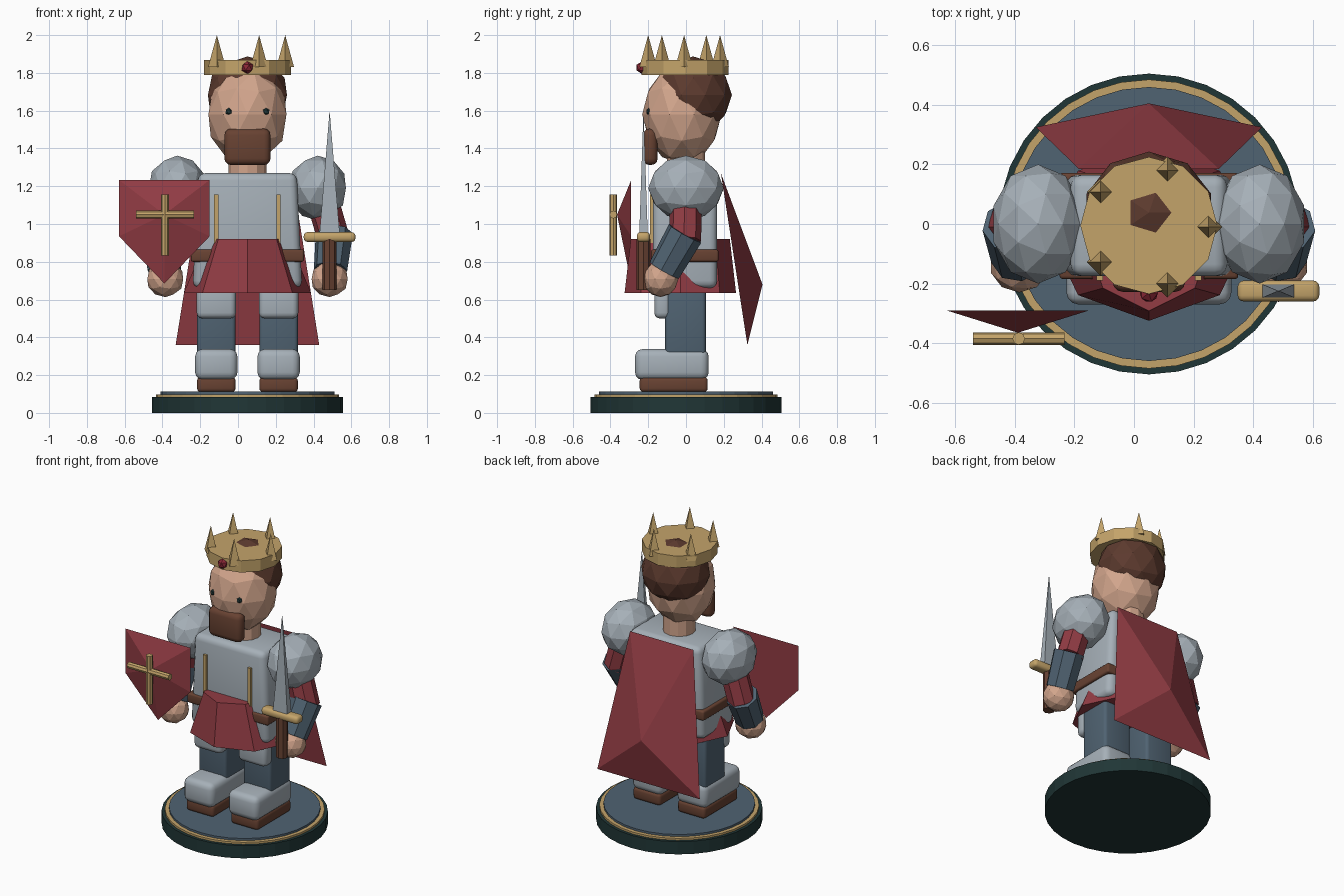
import bpy, bmesh, math
from mathutils import Vector, Matrix

if "Cube" in bpy.data.objects:
    bpy.data.objects.remove(bpy.data.objects["Cube"])

CX = 0.05  # centre line of the figure


def material(name, rgb):
    m = bpy.data.materials.new(name)
    lin = [((c / 255 + 0.055) / 1.055) ** 2.4 for c in rgb]
    m.diffuse_color = (*lin, 1)
    m.use_nodes = True
    m.node_tree.nodes["Principled BSDF"].inputs["Base Color"].default_value = m.diffuse_color
    return m


STEEL = material("steel", (166, 176, 184))
BLUE = material("slate_blue", (80, 99, 114))
RED = material("deep_red", (146, 60, 68))
GOLD = material("gold", (196, 164, 106))
SKIN = material("skin", (210, 165, 140))
BROWN = material("brown", (104, 66, 50))
HAIR = material("hair_brown", (92, 58, 46))
GREEN = material("dark_green", (32, 54, 54))
RUBY = material("ruby", (140, 40, 55))


def finish(name, bm, mat, smooth=False):
    bmesh.ops.recalc_face_normals(bm, faces=bm.faces)
    me = bpy.data.meshes.new(name)
    bm.to_mesh(me)
    bm.free()
    me.materials.append(mat)
    ob = bpy.data.objects.new(name, me)
    bpy.context.collection.objects.link(ob)
    if smooth:
        bpy.ops.object.select_all(action='DESELECT')
        ob.select_set(True)
        bpy.context.view_layer.objects.active = ob
        bpy.ops.object.shade_smooth_by_angle(angle=math.radians(40))
    return ob


def box(name, mat, lo, hi, bevel=0.0, taper=1.0):
    """Bevelled box between two corners, optionally narrowed in x at the top."""
    lo, hi = Vector(lo), Vector(hi)
    bm = bmesh.new()
    bmesh.ops.create_cube(bm, size=1)
    for v in bm.verts:
        if v.co.z > 0:
            v.co.x *= taper
        v.co = (lo + hi) / 2 + v.co * (hi - lo)
    if bevel:
        bmesh.ops.bevel(bm, geom=bm.edges[:], offset=bevel, segments=3,
                        profile=0.5, affect='EDGES')
    return finish(name, bm, mat, bevel > 0)


def rod(name, mat, a, b, r1, r2=None, sides=8, spin=0.0):
    """Cylinder or cone from a to b."""
    a, b = Vector(a), Vector(b)
    d = b - a
    bm = bmesh.new()
    bmesh.ops.create_cone(bm, cap_ends=True, segments=sides, radius1=r1,
                          radius2=r1 if r2 is None else r2, depth=d.length)
    rot = d.to_track_quat('Z', 'Y').to_matrix().to_4x4()
    bm.transform(Matrix.Translation((a + b) / 2) @ rot @ Matrix.Rotation(spin, 4, 'Z'))
    return finish(name, bm, mat)


def ball(name, mat, c, r, sub=2):
    bm = bmesh.new()
    bmesh.ops.create_icosphere(bm, subdivisions=sub, radius=1)
    bm.transform(Matrix.Translation(c) @ Matrix.Diagonal((*r, 1)))
    return finish(name, bm, mat)


def ring_loft(name, mat, rings):
    """Closed solid through rings of points."""
    bm = bmesh.new()
    loops = [[bm.verts.new(p) for p in ring] for ring in rings]
    for a, b in zip(loops, loops[1:]):
        for i in range(len(a)):
            j = (i + 1) % len(a)
            bm.faces.new((a[i], a[j], b[j], b[i]))
    bm.faces.new(loops[0])
    bm.faces.new(loops[-1])
    return finish(name, bm, mat)


def peaked_plate(name, mat, outline, peak):
    """Flat outline with a raised centre point."""
    bm = bmesh.new()
    vs = [bm.verts.new(p) for p in outline]
    top = bm.verts.new(peak)
    for i in range(len(vs)):
        bm.faces.new((vs[i], vs[(i + 1) % len(vs)], top))
    bm.faces.new(vs)
    return finish(name, bm, mat)


# Round stand in three tiers
for name, mat, r, z0, z1 in (("stand_base", GREEN, 0.505, 0, 0.085),
                             ("stand_trim", GOLD, 0.485, 0.07, 0.098),
                             ("stand_top", BLUE, 0.46, 0.08, 0.112)):
    rod(name, mat, (CX, 0, z0), (CX, 0, z1), r, sides=32)

# Legs, boots, arms and shoulders, one set per side
for side, s in (("left", -1), ("right", 1)):
    x = CX + s * 0.165
    box(side + "_sole", BROWN, (x - .102, -.245, .11), (x + .102, .115, .19), .02)
    box(side + "_boot", STEEL, (x - .112, -.27, .175), (x + .112, .12, .338), .04)
    box(side + "_leg", BLUE, (x - .102, -.11, .28), (x + .102, .105, .72), .02)
    box(side + "_knee_guard", STEEL, (x - .104, -.168, .5), (x + .104, -.08, .69), .03)
    box(side + "_chest_strip", GOLD, (x - .011, -.19, .9), (x + .011, -.16, 1.155))

    ball(side + "_shoulder_guard", STEEL, (CX + s * .372, 0, 1.19), (.157, .2, .172))
    elbow = Vector((CX + s * .46, -.005, .95))
    wrist = Vector((CX + s * .44, -.115, .755))
    rod(side + "_sleeve", RED, (CX + s * .39, 0, 1.15), elbow - Vector((0, 0, .04)), .085)
    rod(side + "_forearm", BLUE, elbow, wrist, .1, .09)
    ball(side + "_hand", SKIN, (CX + s * .435, -.135, .708), (.1, .095, .095))

# Torso, belt and flared skirt
box("torso", STEEL, (CX - .29, -.175, .66), (CX + .29, .165, 1.27), .04, .9)
box("belt", BROWN, (CX - .3, -.185, .8), (CX + .3, .172, .865), .012)


def oval(rx, ry, z, n=8):
    return [(CX + rx * math.sin(i * math.tau / n),
             -.03 - ry * math.cos(i * math.tau / n), z) for i in range(n)]


ring_loft("skirt", RED, [oval(.337, .295, .635), oval(.218, .262, .92)])

# Cape with a raised ridge point
peaked_plate("cape", RED, [(CX - .235, .185, 1.268), (CX + .235, .185, 1.268),
                           (CX + .38, .325, .36), (CX - .38, .325, .36)],
             (CX, .405, .68))

# Head
rod("neck", SKIN, (CX, 0, 1.22), (CX, 0, 1.42), .1, sides=12)
ball("head", SKIN, (CX, -.022, 1.58), (.217, .21, .265))
ball("hair", HAIR, (CX, .038, 1.682), (.22, .205, .205))
box("beard", BROWN, (CX - .122, -.228, 1.312), (CX + .122, -.15, 1.505), .035)
for s in (-1, 1):
    ball("eye", GREEN, (CX + s * .098, -.195, 1.595), (.021, .016, .021), 1)

# Crown with five spikes and a front gem
rod("crown_band", GOLD, (CX, -.005, 1.788), (CX, -.005, 1.867), .23, sides=12)
for i in range(5):
    a = i * math.tau / 5
    px, py = CX + .2 * math.cos(a), -.01 + .2 * math.sin(a)
    rod("crown_spike", GOLD, (px, py, 1.83), (px, py, 2.0), .047, 0, 4)
ball("crown_gem", RUBY, (CX, -.232, 1.828), (.034, .034, .034), 1)

# Shield with a cross of two rods
peaked_plate("shield", RED, [(-.63, -.29, 1.233), (-.15, -.29, 1.233), (-.15, -.29, .935),
                             (-.39, -.29, .685), (-.63, -.29, .935)], (-.39, -.365, 1.05))
rod("cross_upright", GOLD, (-.387, -.385, .832), (-.387, -.385, 1.157), .021)
rod("cross_bar", GOLD, (-.54, -.385, 1.05), (-.233, -.385, 1.05), .021)

# Sword
SX, SY = 0.485, -0.225
ring_loft("sword_blade", STEEL, [
    [(SX + a * w, SY + b * w * .42, z) for a, b in ((-1, -1), (1, -1), (1, 1), (-1, 1))]
    for w, z in ((.055, .93), (.001, 1.59))])
box("sword_guard", GOLD, (SX - .137, SY - .035, .905), (SX + .137, SY + .035, .957), .02)
rod("sword_grip", BROWN, (SX, SY, .65), (SX, SY, .92), .037)
